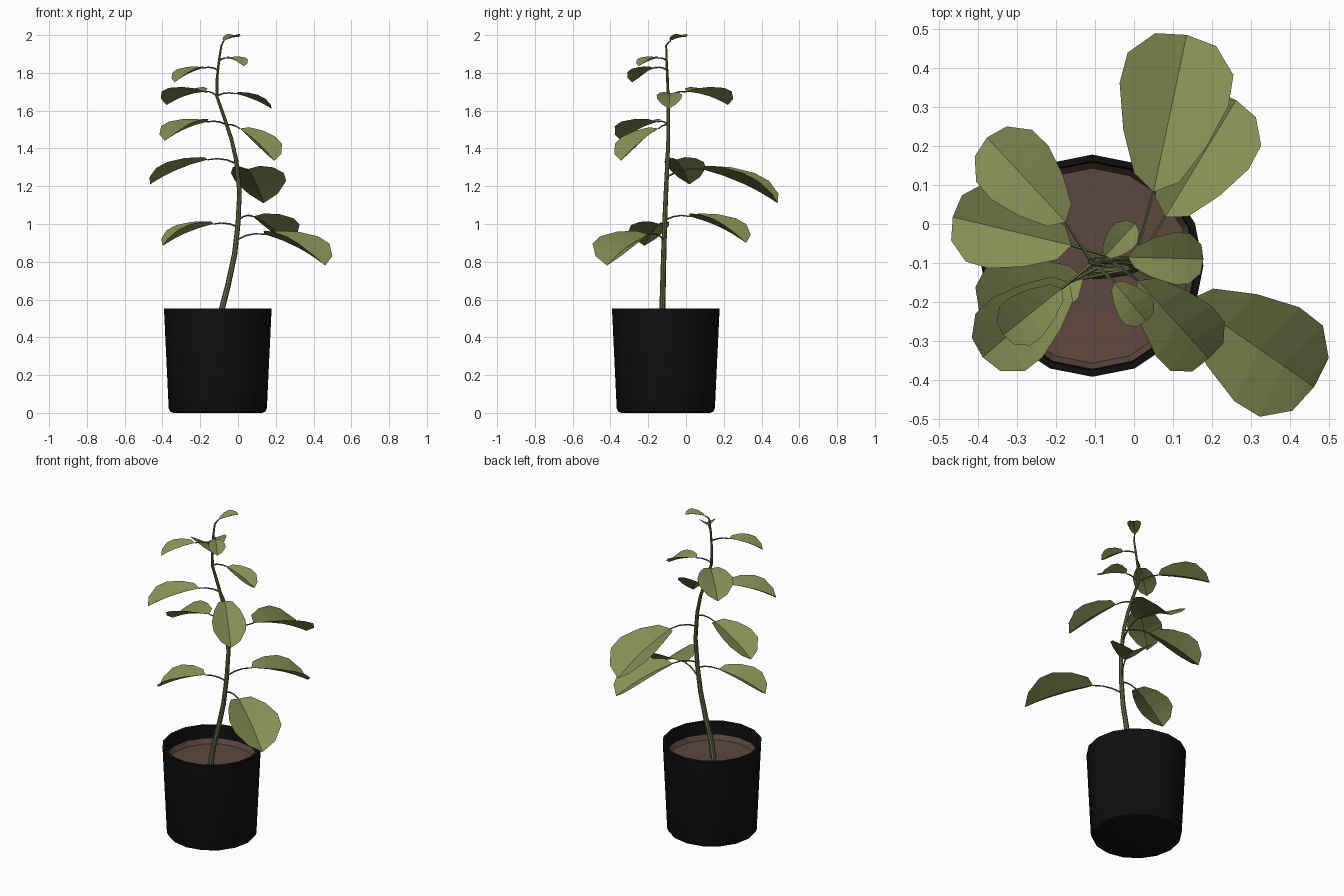
import bpy, bmesh, math
from mathutils import Vector

if "Cube" in bpy.data.objects:
    bpy.data.objects.remove(bpy.data.objects["Cube"])

CX = CY = -0.107     # pot centre


def material(name, rgb):
    m = bpy.data.materials.new(name)
    m.diffuse_color = (*rgb, 1)
    m.use_nodes = True
    m.node_tree.nodes["Principled BSDF"].inputs["Base Color"].default_value = m.diffuse_color
    return m


BLACK = material("pot black", (0.005, 0.005, 0.005))
SOIL = material("soil brown", (0.11, 0.064, 0.05))
STEM = material("stem green", (0.13, 0.16, 0.06))
LEAF = material("leaf olive", (0.23, 0.275, 0.09))


def finish(bm, name, mat, smooth=False, closed=True):
    if closed:
        bmesh.ops.recalc_face_normals(bm, faces=bm.faces)
    me = bpy.data.meshes.new(name)
    bm.to_mesh(me)
    bm.free()
    me.materials.append(mat)
    ob = bpy.data.objects.new(name, me)
    bpy.context.collection.objects.link(ob)
    if smooth:
        bpy.ops.object.select_all(action='DESELECT')
        ob.select_set(True)
        bpy.context.view_layer.objects.active = ob
        bpy.ops.object.shade_smooth_by_angle(angle=math.radians(40))
    return ob


def skin(bm, rings, caps=(True, True)):
    """Join a list of vertex rings with quads and cap the ends."""
    n = len(rings[0])
    for a, b in zip(rings, rings[1:]):
        for i in range(n):
            j = (i + 1) % n
            bm.faces.new((a[i], a[j], b[j], b[i]))
    if caps[0]:
        bm.faces.new(rings[0][::-1])
    if caps[1]:
        bm.faces.new(rings[-1])


def lathe(name, profile, mat, smooth, sides=16, caps=(True, True)):
    bm = bmesh.new()
    rings = [[bm.verts.new((CX + r * math.cos(math.tau * i / sides),
                            CY + r * math.sin(math.tau * i / sides), z))
              for i in range(sides)] for r, z in profile]
    skin(bm, rings, caps)
    return finish(bm, name, mat, smooth)


def tube(name, pts, radii, sides, ref, mat):
    bm = bmesh.new()
    rings = []
    for k, p in enumerate(pts):
        t = (pts[min(k + 1, len(pts) - 1)] - pts[max(k - 1, 0)]).normalized()
        u = ref.cross(t).normalized()
        v = t.cross(u)
        rings.append([bm.verts.new(p + radii[k] * (u * math.cos(math.tau * i / sides)
                                                   + v * math.sin(math.tau * i / sides)))
                      for i in range(sides)])
    skin(bm, rings)
    return finish(bm, name, mat, True)


# Pot (outer wall, rim, inner wall) and soil
lathe("pot", [(0.235, 0), (0.252, 0.007), (0.26, 0.025), (0.285, 0.553),
              (0.268, 0.553), (0.262, 0.43)], BLACK, True)
lathe("soil", [(0.265, 0.475), (0.25, 0.445), (0.12, 0.44)], SOIL, False, caps=(False, True))

# Main stem
path = [Vector(p) for p in [
    (-0.107, -0.125, 0.42), (-0.085, -0.125, 0.55), (-0.052, -0.122, 0.68),
    (-0.018, -0.118, 0.84), (0.0, -0.113, 1.0), (0.008, -0.106, 1.17),
    (-0.01, -0.098, 1.34), (-0.035, -0.094, 1.45), (-0.075, -0.094, 1.57),
    (-0.11, -0.095, 1.67), (-0.111, -0.098, 1.77), (-0.1, -0.103, 1.87),
    (-0.088, -0.105, 1.945)]]
radii = [0.017 - 0.012 * i / (len(path) - 1) for i in range(len(path))]
tube("stem", path, radii, 8, Vector((0, 1, 0)), STEM)


def stem_at(z):
    for a, b in zip(path, path[1:]):
        if a.z <= z <= b.z:
            return a.lerp(b, (z - a.z) / (b.z - a.z))
    return path[-1].copy()


# Leaf outline: (position along midrib, half width) relative to length
OUTLINE = [(0.06, 0.14), (0.28, 0.26), (0.54, 0.34), (0.74, 0.33), (0.93, 0.19)]
FOLD = 0.45          # rise of the edges above the midrib
ARCH = 0.05          # upward bow of the midrib


def leaf(name, base, tip, widen):
    axis = tip - base
    side = axis.cross(Vector((0, 0, 1))).normalized()
    up = side.cross(axis).normalized()
    length = Vector((axis.x, axis.y)).length
    bm = bmesh.new()
    start, end = bm.verts.new(base), bm.verts.new(tip)
    rows = []
    for t, w in OUTLINE:
        mid = base + axis * t + up * (ARCH * 4 * t * (1 - t) * length)
        w *= length * widen
        rows.append([bm.verts.new(mid + side * (s * w) + up * (abs(s) * w * FOLD))
                     for s in (-1, 0, 1)])
    for k in (0, 1):
        bm.faces.new((start, rows[0][k + 1], rows[0][k]))
        for a, b in zip(rows, rows[1:]):
            bm.faces.new((a[k], a[k + 1], b[k + 1], b[k]))
        bm.faces.new((rows[-1][k], rows[-1][k + 1], end))
    bmesh.ops.recalc_face_normals(bm, faces=bm.faces)
    if sum(f.normal.z for f in bm.faces) < 0:
        bmesh.ops.reverse_faces(bm, faces=bm.faces)
    finish(bm, name, LEAF, closed=False)


# Leaves: stem height, leaf base, leaf tip, width factor
LEAVES = [
    (0.915, (0.14, -0.195, 0.945), (0.462, -0.418, 0.78), 1.1),
    (0.985, (-0.13, -0.14, 1.0), (-0.398, -0.22, 0.885), 1.1),
    (1.02, (0.08, 0.018, 1.04), (0.262, 0.318, 0.9), 1.0),
    (1.25, (0.05, 0.082, 1.29), (0.135, 0.485, 1.11), 1.02),
    (1.32, (-0.16, -0.055, 1.34), (-0.465, 0.018, 1.21), 1.0),
    (1.525, (0.01, -0.145, 1.505), (0.192, -0.345, 1.335), 1.05),
    (1.525, (-0.165, -0.15, 1.54), (-0.388, -0.342, 1.44), 1.0),
    (1.675, (-0.175, 0.005, 1.7), (-0.377, 0.222, 1.63), 1.0),
    (1.68, (-0.015, -0.085, 1.69), (0.178, -0.09, 1.61), 1.02),
    (1.815, (-0.185, -0.165, 1.825), (-0.335, -0.285, 1.75), 1.0),
    (1.865, (-0.05, -0.15, 1.878), (0.032, -0.25, 1.835), 1.1),
    (1.945, (-0.074, -0.082, 1.97), (0.004, 0.002, 1.99), 1.0),
]
for i, (z, base, tip, widen) in enumerate(LEAVES, 1):
    base, tip = Vector(base), Vector(tip)
    root = stem_at(z)
    bow = Vector((0, 0, 0.09 * (base - root).length))
    pts = [root.lerp(base, t) + bow * (4 * t * (1 - t)) for t in (0, 0.33, 0.67, 1)]
    tube(f"petiole_{i}", pts, [0.005, 0.0045, 0.004, 0.0035], 5, Vector((0, 0, 1)), STEM)
    leaf(f"leaf_{i}", base, tip, widen)
